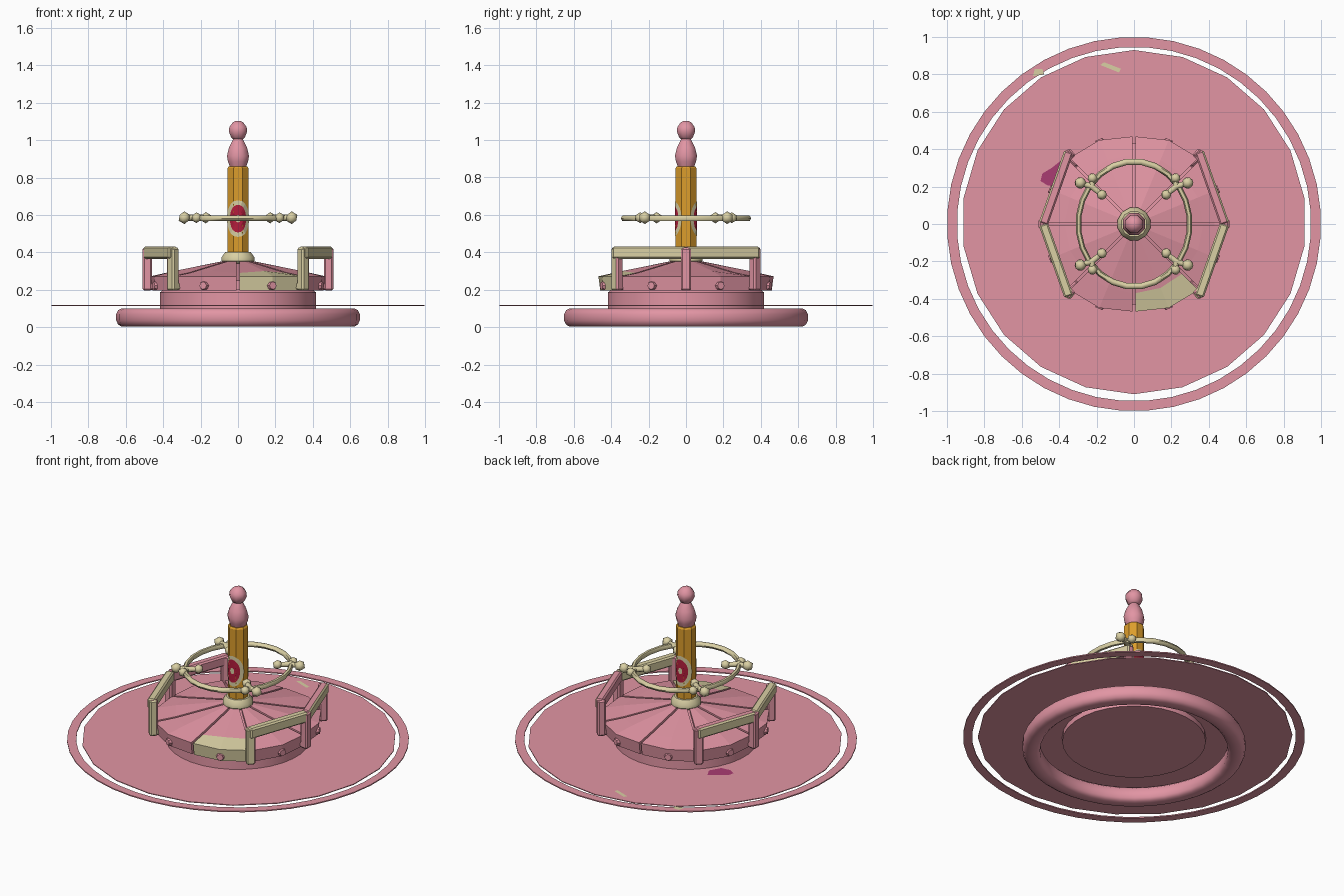
import bpy, bmesh, math
from mathutils import Vector, Matrix

if "Cube" in bpy.data.objects:
    bpy.data.objects.remove(bpy.data.objects["Cube"])

def material(name, col):
    m = bpy.data.materials.new(name)
    m.diffuse_color = (*col, 1)
    m.use_nodes = True
    m.node_tree.nodes["Principled BSDF"].inputs["Base Color"].default_value = m.diffuse_color
    return m

PINK = material("pink", (0.76, 0.30, 0.37))
BEIGE = material("beige", (0.70, 0.63, 0.37))
ORANGE = material("orange", (0.72, 0.34, 0.025))
RED = material("red", (0.45, 0.012, 0.045))
MAGENTA = material("magenta", (0.40, 0.045, 0.17))

def finish(name, bm, mats, smooth=None, rule=None, normals=True):
    if normals:
        bmesh.ops.recalc_face_normals(bm, faces=bm.faces)
    bm.normal_update()
    if rule:
        for f in bm.faces:
            f.material_index = rule(f)
    me = bpy.data.meshes.new(name)
    bm.to_mesh(me)
    bm.free()
    for m in mats:
        me.materials.append(m)
    ob = bpy.data.objects.new(name, me)
    bpy.context.collection.objects.link(ob)
    if smooth:
        bpy.ops.object.select_all(action='DESELECT')
        ob.select_set(True)
        bpy.context.view_layer.objects.active = ob
        bpy.ops.object.shade_smooth_by_angle(angle=math.radians(smooth))
    return ob

def lathe(name, prof, n, mat, smooth=None, closed=False, centre=(0, 0), sx=1, sy=1):
    """Spin (r, z) points; open profiles get end caps."""
    bm = bmesh.new()
    rings = [[bm.verts.new((centre[0] + sx * r * math.cos(2 * math.pi * (i + .5) / n),
                            centre[1] + sy * r * math.sin(2 * math.pi * (i + .5) / n), z))
              for i in range(n)] for r, z in prof]
    pairs = list(zip(rings, rings[1:])) + ([(rings[-1], rings[0])] if closed else [])
    for a, b in pairs:
        for i in range(n):
            j = (i + 1) % n
            bm.faces.new((a[i], a[j], b[j], b[i]))
    if not closed:
        bm.faces.new(rings[0])
        bm.faces.new(rings[-1])
    return finish(name, bm, [mat], smooth)

def add_box(bm, a, b, w, h):
    """Bar from a to b, w wide sideways and h deep."""
    a, b = Vector(a), Vector(b)
    d = (b - a).normalized()
    up = Vector((0, 0, 1)) if abs(d.z) < .9 else Vector((a.x, a.y, 0)).normalized()
    s = d.cross(up).normalized()
    u = s.cross(d)
    rot = Matrix((s, d, u)).transposed().to_4x4()
    r = bmesh.ops.create_cube(bm, size=1, matrix=Matrix.Translation((a + b) / 2) @ rot
                              @ Matrix.Diagonal((w, (b - a).length, h, 1)))
    es = list({e for v in r["verts"] for e in v.link_edges})
    bmesh.ops.bevel(bm, geom=es, offset=.009, segments=1, affect='EDGES')

# Ground tube, thin disc and outer rim
lathe("base_tube", [(.57, 0.003), (.625, 0.003), (.643, .014), (.653, .035), (.653, .07), (.643, .09),
                    (.625, .10), (.57, .10), (.55, .08), (.55, .02)], 40, PINK, 50, True)
lathe("floor_disc", [(.92, .113), (.92, .118)], 22, PINK, centre=(0, .01))
lathe("outer_rim", [(.947, .112), (1, .112), (1, .119), (.947, .119)], 44, PINK, closed=True)

# Drum and the core under the panels
lathe("drum", [(.42, .08), (.42, .185), (.40, .20)], 32, PINK, 35)
lathe("panel_core", [(.44, .2), (.44, .25), (.06, .34)], 16, PINK)

# Eight wedge panels with one beige front panel
def rim(a):
    return .468 + .025 * abs(math.sin(2 * a))

for k in range(8):
    a0, a1 = k * math.pi / 4, (k + 1) * math.pi / 4
    am = (a0 + a1) / 2
    bm = bmesh.new()
    cols = []
    for a, g in ((a0, .007), (am, 0), (a1, -.007)):
        R = rim(a)
        sec = [(.07, .355), (.37, .30 if g == 0 else .29), (R, .272), (R - .01, .195), (.3, .195)]
        cols.append([bm.verts.new((r * math.cos(a) - g * math.sin(a),
                                   r * math.sin(a) + g * math.cos(a), z)) for r, z in sec])
    for p, q in zip(cols, cols[1:]):
        for i in range(5):
            j = (i + 1) % 5
            f = bm.faces.new((p[i], p[j], q[j], q[i]))
            f.material_index = 1 if k == 6 and i in (1, 2) else 0
    bm.faces.new(cols[0])
    bm.faces.new(cols[2])
    finish(f"panel_{k + 1}", bm, [PINK, BEIGE])
    # round bolt in the middle of each panel edge
    bm = bmesh.new()
    out = Vector((math.cos(am), math.sin(am), 0))
    bmesh.ops.create_cone(bm, cap_ends=True, segments=8, radius1=.027, radius2=.02, depth=.02,
                          matrix=Matrix.Translation(out * (rim(am) - .006) + Vector((0, 0, .222)))
                          @ out.to_track_quat('Z', 'Y').to_matrix().to_4x4())
    finish(f"bolt_{k + 1}", bm, [PINK])

# Two bent handrails on three legs each
for s, side in ((1, "right"), (-1, "left")):
    def bar_rule(f, s=s):
        c = f.calc_center_median()
        return 1 if c.y < 0 or f.normal.x * s > .3 else 0

    def leg_rule(f):
        return 1 if f.calc_center_median().y < -.2 and f.normal.y < -.3 else 0
    pts = [(.348 * s, -.388), (.485 * s, 0), (.348 * s, .388)]
    bm = bmesh.new()
    for p, q in zip(pts, pts[1:]):
        add_box(bm, (*p, .398), (*q, .398), .05, .066)
    finish(f"{side}_handrail", bm, [PINK, BEIGE], rule=bar_rule)
    bm = bmesh.new()
    for x, y in pts:
        add_box(bm, (x, y * .95, .195), (x, y * .95, .425), .054, .05)
        add_box(bm, (x, y * .95, .22), (x * .85, y * .82, .22), .045, .045)
    finish(f"{side}_handrail_legs", bm, [PINK, BEIGE], rule=leg_rule)

# Central post, collar and finial
lathe("post_collar", [(.075, .34), (.09, .355), (.09, .375), (.07, .402)], 12, BEIGE, 40)
lathe("post", [(.0605, .36), (.0605, .85), (.053, .86)], 8, ORANGE, 25)
lathe("finial_bulb", [(.046, .855), (.058, .885), (.064, .915), (.052, .96), (.034, .995), (.025, 1.01)],
      8, PINK, 50)
lathe("finial_ball", [(.022, 1.0), (.04, 1.015), (.053, 1.045), (.05, 1.07), (.03, 1.095), (.012, 1.103)],
      8, PINK, 50)

# Painted badges wrapped on the eight-sided post, front and back
def post_radius(a):
    return .056 / math.cos((a + math.pi / 8) % (math.pi / 4) - math.pi / 8) + .003

for ang, side in ((-math.pi / 2, "front"), (math.pi / 2, "back")):
    bm = bmesh.new()
    n = 20
    levels = [(0, 0), (.24, .02), (.45, .04), (.82, .074), (1.2, .098)]
    rows = []
    for wa, h in levels:
        ring = []
        for i in range(n if wa else 1):
            t = 2 * math.pi * i / n
            a = ang + wa * math.cos(t)
            r = post_radius(a)
            ring.append(bm.verts.new((r * math.cos(a), r * math.sin(a), .58 + h * math.sin(t))))
        rows.append(ring)
    for li, (p, q) in enumerate(zip(rows, rows[1:])):
        for i in range(n):
            j = (i + 1) % n
            f = bm.faces.new((p[0], q[i], q[j]) if li == 0 else (p[i], q[i], q[j], p[j]))
            f.material_index = 1 if li in (1, 2) else 0
    finish(f"{side}_badge", bm, [BEIGE, RED], normals=False)

# Oval hand ring with four clusters of knobs
m = .016
lathe("hand_ring", [(1 + m * 3.1 * math.cos(t), .582 + m * math.sin(t))
                    for t in [i * math.pi / 3 for i in range(6)]],
      24, BEIGE, 60, True, sx=.298, sy=.335)
for sx in (1, -1):
    for sy in (1, -1):
        bm = bmesh.new()
        hub = Vector((.225 * sx, .2 * sy, .585))
        for x, y, r in ((.287, .22, .034), (.222, .245, .029), (.172, .157, .03)):
            p = Vector((x * sx, y * sy, .585))
            bmesh.ops.create_icosphere(bm, subdivisions=1, radius=r, matrix=Matrix.Translation(p))
            d = p - hub
            bmesh.ops.create_cone(bm, cap_ends=True, segments=6, radius1=.018, radius2=.016,
                                  depth=d.length, matrix=Matrix.Translation((p + hub) / 2)
                                  @ d.to_track_quat('Z', 'Y').to_matrix().to_4x4())
        finish(f"knobs_{'right' if sx > 0 else 'left'}_{'back' if sy > 0 else 'front'}", bm, [BEIGE], 60)

# Small paint patches lying on the disc and rim
def patch(name, pts, z, mat):
    bm = bmesh.new()
    f = bm.faces.new([bm.verts.new((x, y, z)) for x, y in pts])
    f.normal_update()
    if f.normal.z < 0:
        f.normal_flip()
    finish(name, bm, [mat], normals=False)

patch("magenta_patch", [(-.50, .23), (-.46, .205), (-.40, .21), (-.36, .28), (-.39, .34), (-.44, .30), (-.49, .27)],
      .1195, MAGENTA)
patch("disc_patch", [(-.18, .85), (-.08, .81), (-.07, .83), (-.16, .865)], .1195, BEIGE)
patch("rim_patch", [(-.54, .79), (-.48, .80), (-.49, .83), (-.53, .83)], .1205, BEIGE)
